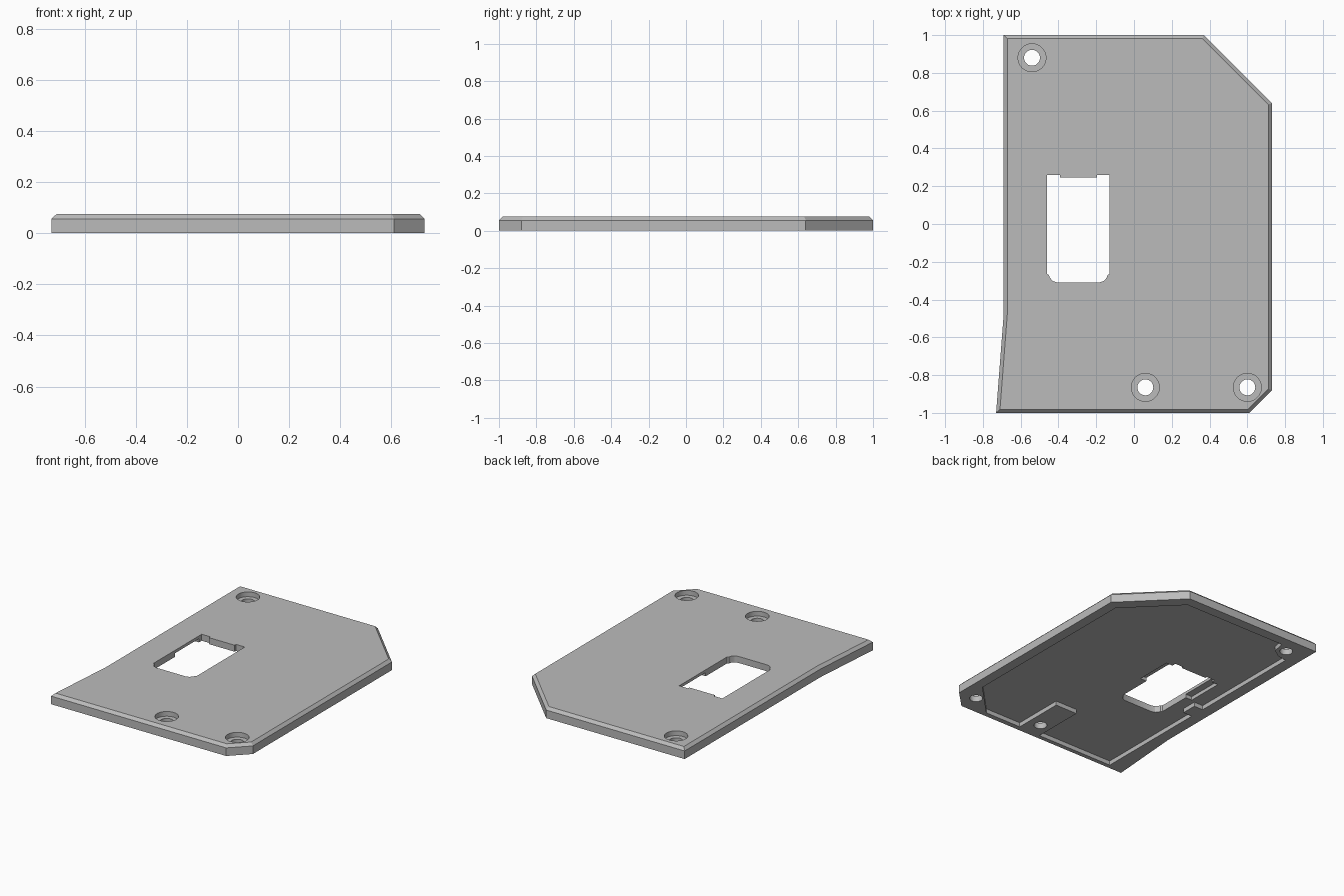
import bpy, bmesh

old = bpy.data.objects.get("Cube")
if old:
    bpy.data.objects.remove(old, do_unlink=True)

TOP = 0.075      # plate thickness
FLOOR = 0.03     # depth of the underside pocket

gray = bpy.data.materials.new("plain gray")
gray.use_nodes = True
gray.diffuse_color = (0.5, 0.5, 0.5, 1)
gray.node_tree.nodes["Principled BSDF"].inputs["Base Color"].default_value = (0.5, 0.5, 0.5, 1)


def link(bm, name):
    bmesh.ops.recalc_face_normals(bm, faces=bm.faces)
    mesh = bpy.data.meshes.new(name)
    bm.to_mesh(mesh)
    bm.free()
    obj = bpy.data.objects.new(name, mesh)
    bpy.context.collection.objects.link(obj)
    obj.data.materials.append(gray)
    return obj


def prism(name, outline, z0, z1, chamfer=0):
    """Extrude an outline upward, optionally chamfering its top rim."""
    bm = bmesh.new()
    base = bm.faces.new([bm.verts.new((x, y, z0)) for x, y in outline])
    new = bmesh.ops.extrude_face_region(bm, geom=[base])["geom"]
    bmesh.ops.translate(bm, vec=(0, 0, z1 - z0),
                        verts=[v for v in new if isinstance(v, bmesh.types.BMVert)])
    if chamfer:
        rim = [e for e in bm.edges if all(abs(v.co.z - z1) < 1e-5 for v in e.verts)]
        bmesh.ops.bevel(bm, geom=rim, offset=chamfer, segments=1, affect='EDGES')
    return link(bm, name)


def cylinder(name, x, y, radius, z0, z1):
    bm = bmesh.new()
    bmesh.ops.create_cone(bm, cap_ends=True, segments=48, radius1=radius,
                          radius2=radius, depth=z1 - z0)
    bmesh.ops.translate(bm, verts=bm.verts, vec=(x, y, (z0 + z1) / 2))
    return link(bm, name)


def box(name, x0, x1, y0, y1, z0, z1):
    return prism(name, [(x0, y0), (x1, y0), (x1, y1), (x0, y1)], z0, z1)


# Plate body with chamfered top rim
plate = prism("cover_plate", [
    (-0.73, -1), (0.61, -1), (0.73, -0.88), (0.73, 0.64),
    (0.37, 1), (-0.69, 1), (-0.69, -0.48)], 0, TOP, 0.019)

# Underside pocket, stepping around the screw bosses
cutters = [prism("pocket_cutter", [
    (0.43, -0.965), (0.66, -0.73), (0.66, 0.6), (0.33, 0.93), (-0.46, 0.93),
    (-0.48, 0.84), (-0.54, 0.80), (-0.61, 0.79), (-0.61, -0.04),
    (-0.54, -0.04), (-0.54, -0.15), (-0.61, -0.15), (-0.61, -0.97),
    (-0.02, -0.97), (-0.02, -0.6), (0.15, -0.6), (0.15, -0.965)], -0.1, FLOOR)]

# Window with tabbed top edge and rounded lower corners, mirrored about its axis
half = [(0.11, -0.31), (0.135, -0.302), (0.15, -0.285), (0.155, -0.27),
        (0.165, -0.265), (0.165, 0.26), (0.098, 0.26), (0.098, 0.245)]
axis = -0.295
window = [(axis + x, y) for x, y in half] + [(axis - x, y) for x, y in reversed(half)]
cutters.append(prism("window_cutter", window, -0.1, 0.2))

# Shallow notches under the window sides
cutters.append(box("notch_cutter", -0.51, -0.08, -0.03, 0.23, -0.1, 0.055))

# Counterbored screw holes
for x, y in [(-0.54, 0.88), (0.06, -0.865), (0.6, -0.865)]:
    cutters.append(cylinder("screw_hole_cutter", x, y, 0.042, -0.1, 0.2))
    cutters.append(cylinder("counterbore_cutter", x, y, 0.074, 0.042, 0.2))

for cutter in cutters:
    cutter.hide_render = True
    mod = plate.modifiers.new(cutter.name, 'BOOLEAN')
    mod.operation = 'DIFFERENCE'
    mod.solver = 'EXACT'
    mod.object = cutter

# Bake the cuts and drop the cutters
depsgraph = bpy.context.evaluated_depsgraph_get()
result = bpy.data.meshes.new_from_object(plate.evaluated_get(depsgraph))
plate.modifiers.clear()
plate.data = result
for cutter in cutters:
    bpy.data.objects.remove(cutter, do_unlink=True)
result.materials.clear()
result.materials.append(gray)
for face in result.polygons:
    face.material_index = 0

bpy.context.view_layer.objects.active = plate
plate.select_set(True)
bpy.ops.object.shade_smooth_by_angle(angle=0.5)
